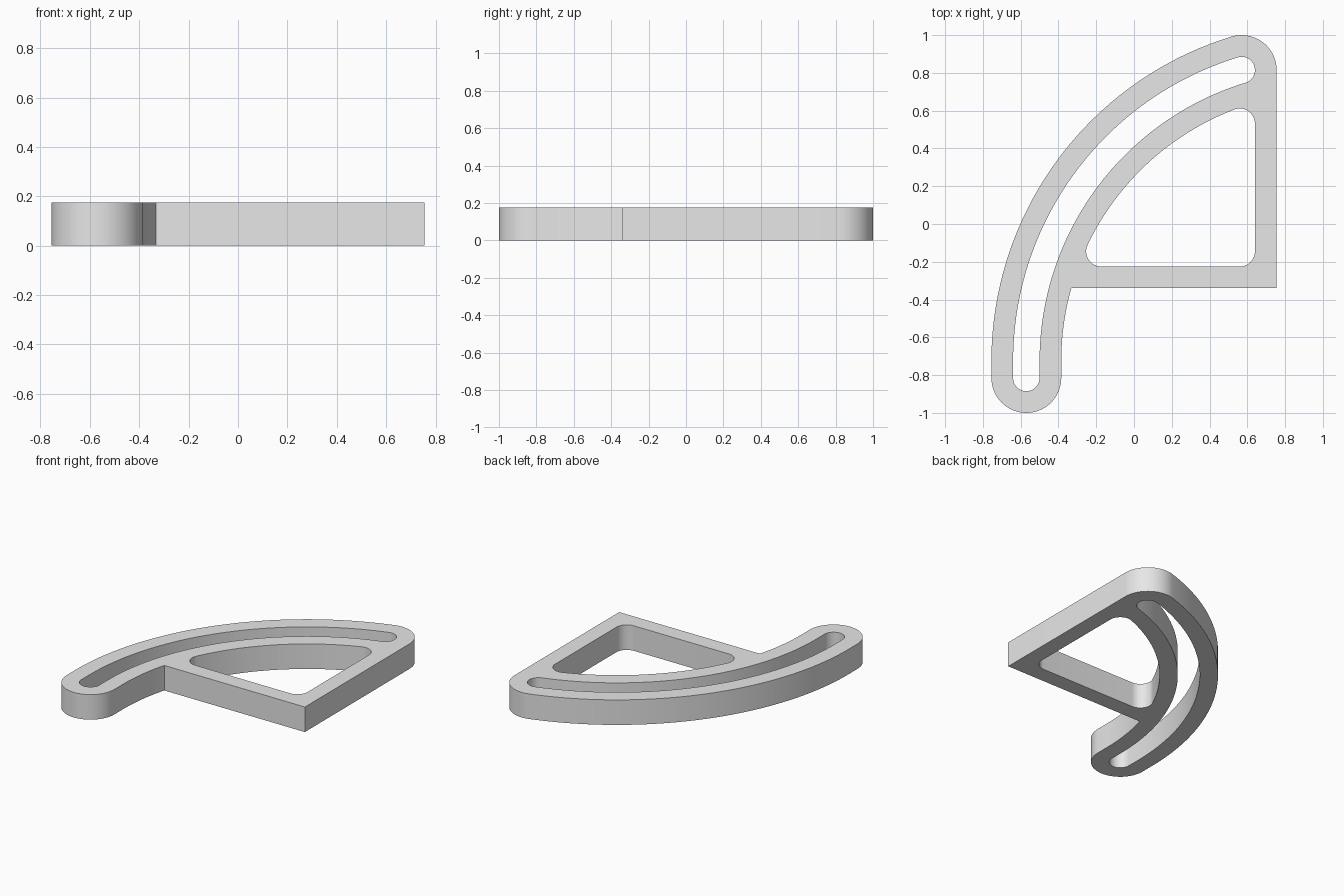
import bpy
import bmesh
from math import atan2, cos, hypot, pi, radians, sin, sqrt

cube = bpy.data.objects.get("Cube")
if cube:
    bpy.data.objects.remove(cube, do_unlink=True)

HEIGHT = 0.175
END_X, END_Y = 0.57, 0.815          # centre of the rounded upper end
LOW_X, LOW_Y = -0.57, -0.815        # centre of the rounded lower end
TILT = radians(17)                  # slope of the arm at its upper end
R = (END_X - LOW_X) / (1 - sin(TILT))
CX, CY = LOW_X + R, END_Y - R * cos(TILT)
BAND, SLOT = 0.185, 0.07            # half widths of the arm and its slot
RIGHT, BASE, WALL, FILLET = 0.755, -0.34, 0.115, 0.08


def arc(x, y, r, a, b, n):
    """Points on a circle from angle a to angle b."""
    steps = [a + (b - a) * i / n for i in range(n + 1)]
    return [(x + r * cos(t), y + r * sin(t)) for t in steps]


def outer_side(half, last):
    """Lower round end, outer sweep and upper round end, clockwise."""
    return (arc(LOW_X, LOW_Y, half, 0, -pi, 32)
            + arc(CX, CY, R + half, pi, pi / 2 + TILT, 64)
            + arc(END_X, END_Y, half, pi / 2 + TILT, last, 32)[1:])


# Outline: arm, straight right side, square corner and base
inner = R - BAND
outline = outer_side(BAND, 0)
outline += [(RIGHT, BASE)]
base_angle = pi - atan2(BASE - CY, sqrt(inner ** 2 - (BASE - CY) ** 2))
outline += arc(CX, CY, inner, base_angle, pi, 16)

# Curved slot following the arm
slot = outer_side(SLOT, TILT - pi / 2)
slot += arc(CX, CY, R - SLOT, pi / 2 + TILT, pi, 64)[1:]

# Rounded three-sided window between arm, base and right side
fx, fy = RIGHT - WALL - FILLET, BASE + WALL + FILLET
reach = inner - FILLET
left_x = CX - sqrt(reach ** 2 - (fy - CY) ** 2)
top_y = CY + sqrt(reach ** 2 - (fx - CX) ** 2)
left_angle = atan2(fy - CY, left_x - CX)
top_angle = atan2(top_y - CY, fx - CX)
window = arc(fx, fy, FILLET, 0, -pi / 2, 12)
window += arc(left_x, fy, FILLET, -pi / 2, left_angle - 2 * pi, 24)
window += arc(CX, CY, inner, left_angle, top_angle, 48)[1:]
window += arc(fx, top_y, FILLET, top_angle, 0, 20)[1:]

# Fill the profile and raise it into a plate
bm = bmesh.new()
edges = []
for loop in (outline, slot, window):
    points = [p for i, p in enumerate(loop)
              if hypot(p[0] - loop[i - 1][0], p[1] - loop[i - 1][1]) > 1e-4]
    verts = [bm.verts.new((x, y, 0)) for x, y in points]
    edges += [bm.edges.new((verts[i - 1], v)) for i, v in enumerate(verts)]
bmesh.ops.triangle_fill(bm, edges=edges, use_beauty=True)
raised = bmesh.ops.extrude_face_region(bm, geom=bm.faces[:], use_keep_orig=True)
top = [v for v in raised["geom"] if isinstance(v, bmesh.types.BMVert)]
bmesh.ops.translate(bm, vec=(0, 0, HEIGHT), verts=top)
bmesh.ops.recalc_face_normals(bm, faces=bm.faces[:])
mesh = bpy.data.meshes.new("slotted_bracket")
bm.to_mesh(mesh)
bm.free()

bracket = bpy.data.objects.new("slotted_bracket", mesh)
bpy.context.collection.objects.link(bracket)

# Plain grey material
grey = bpy.data.materials.new("plain_grey")
grey.use_nodes = True
colour = (0.8, 0.8, 0.8, 1)
grey.diffuse_color = colour
grey.node_tree.nodes["Principled BSDF"].inputs["Base Color"].default_value = colour
mesh.materials.append(grey)

# Smooth curved walls with sharp rims
bpy.ops.object.select_all(action="DESELECT")
bracket.select_set(True)
bpy.context.view_layer.objects.active = bracket
bpy.ops.object.shade_smooth_by_angle(angle=radians(30))
